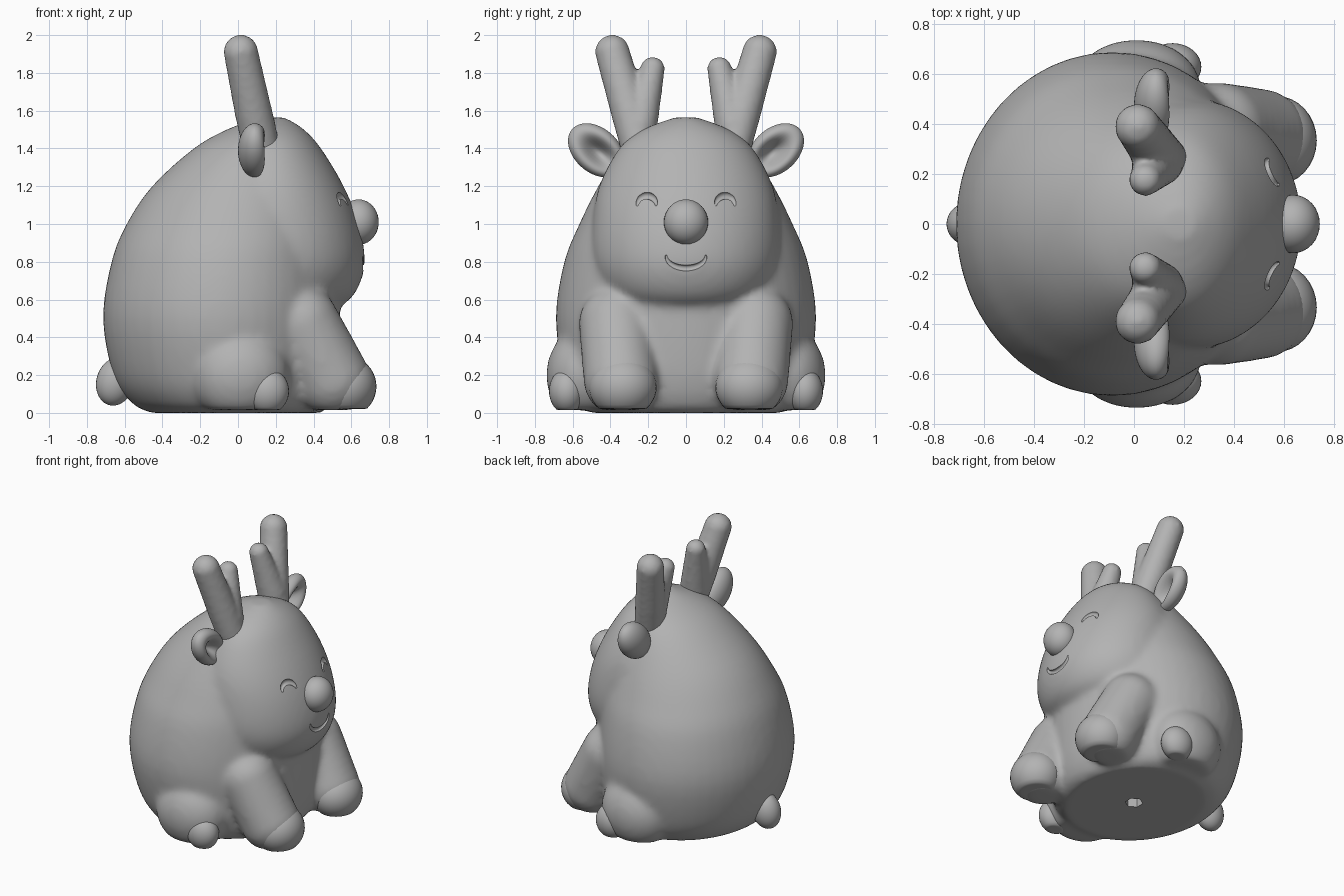
import bpy, bmesh, math
from mathutils import Vector, Matrix
from mathutils.bvhtree import BVHTree

if "Cube" in bpy.data.objects:
    bpy.data.objects.remove(bpy.data.objects["Cube"])

clay = bpy.data.materials.new("clay grey")
clay.use_nodes = True
GREY = (0.45, 0.45, 0.45, 1)
clay.diffuse_color = GREY
clay.node_tree.nodes["Principled BSDF"].inputs["Base Color"].default_value = GREY


def ball(bm, centre, radii, floor=None, rot=None, seg=32):
    m = Matrix.Translation(centre) @ (rot or Matrix()) @ Matrix.Diagonal((*radii, 1))
    made = bmesh.ops.create_uvsphere(bm, u_segments=seg, v_segments=seg * 5 // 8,
                                     radius=1, matrix=m)
    if floor is not None:
        for v in made["verts"]:
            v.co.z = max(v.co.z, floor)


def chain(bm, a, ra, b, rb, steps=6, floor=None):
    """Row of overlapping balls from a to b, fused later by a remesh."""
    for i in range(steps + 1):
        t = i / steps
        r = ra + (rb - ra) * t
        ball(bm, Vector(a).lerp(Vector(b), t), (r, r, r), floor, seg=24)


def loft(bm, rows, sub=4, seg=48):
    """Stack of ellipses given as (height, back x, front x, half width)."""
    pts = [Vector(r) for r in rows]
    path = []
    for i in range(len(pts) - 1):
        a, b = pts[max(i - 1, 0)], pts[i]
        c, d = pts[i + 1], pts[min(i + 2, len(pts) - 1)]
        for k in range(sub):
            t = k / sub
            path.append(b + (c - a) * (t / 2) + (a * 2 - b * 5 + c * 4 - d) * (t * t / 2)
                        + (b * 3 - a - c * 3 + d) * (t ** 3 / 2))
    path.append(pts[-1])
    rings = []
    for z, back, front, half in path:
        mid, rad = (back + front) / 2, (front - back) / 2
        rings.append([bm.verts.new((mid + rad * math.cos(u), half * math.sin(u), z))
                      for u in (2 * math.pi * j / seg for j in range(seg))])
    for lo, hi in zip(rings, rings[1:]):
        for j in range(seg):
            n = (j + 1) % seg
            bm.faces.new((lo[j], lo[n], hi[n], hi[j]))
    bm.faces.new(rings[0][::-1])
    bm.faces.new(rings[-1])


def make(name, bm):
    bmesh.ops.recalc_face_normals(bm, faces=bm.faces)
    me = bpy.data.meshes.new(name)
    bm.to_mesh(me)
    bm.free()
    me.materials.append(clay)
    ob = bpy.data.objects.new(name, me)
    bpy.context.collection.objects.link(ob)
    return ob


def bake(ob):
    deps = bpy.context.evaluated_depsgraph_get()
    me = bpy.data.meshes.new_from_object(ob.evaluated_get(deps))
    ob.modifiers.clear()
    me.materials.clear()
    me.materials.append(clay)
    ob.data = me


def fuse(ob, voxel, smooth):
    rm = ob.modifiers.new("fuse", "REMESH")
    rm.mode = "VOXEL"
    rm.voxel_size = voxel
    sm = ob.modifiers.new("soften", "SMOOTH")
    sm.factor, sm.iterations = 0.5, smooth
    bake(ob)


def shade(ob, angle=40):
    bpy.ops.object.select_all(action="DESELECT")
    ob.select_set(True)
    bpy.context.view_layer.objects.active = ob
    bpy.ops.object.shade_smooth_by_angle(angle=math.radians(angle))


def carve(ob, cutter):
    cut = ob.modifiers.new("carve", "BOOLEAN")
    cut.operation, cut.solver, cut.object = "DIFFERENCE", "MANIFOLD", cutter
    bake(ob)
    bpy.data.objects.remove(cutter)


SIDES = (("left", 1), ("right", -1))

# Body, head and legs fused into one soft form
bm = bmesh.new()
loft(bm, [(0, -.46, .44, .50), (.05, -.56, .49, .58), (.2, -.66, .53, .645),
          (.5, -.715, .54, .69), (.8, -.67, .53, .645), (1.0, -.59, .52, .565),
          (1.2, -.455, .48, .465), (1.4, -.235, .4, .34), (1.5, -.06, .33, .22),
          (1.56, .1, .25, .06)])
loft(bm, [(.52, .1, .42, .15), (.57, 0, .55, .32), (.65, -.1, .63, .43),
          (.8, -.2, .672, .495), (1.0, -.2, .64, .495), (1.2, -.2, .56, .46),
          (1.4, -.1, .44, .355), (1.5, 0, .35, .23), (1.565, .12, .25, .06)])
for _, s in SIDES:
    chain(bm, (.5, s * .345, .18), .2, (.34, s * .37, .47), .2, floor=.015)
    ball(bm, (.01, s * .54, .2), (.26, .2, .25), floor=.015)
body = make("body", bm)
fuse(body, .022, 10)

# Carved closed eyes and smile
skin_mesh = bmesh.new()
skin_mesh.from_mesh(body.data)
skin = BVHTree.FromBMesh(skin_mesh)
skin_mesh.free()
bm = bmesh.new()


def groove(cy, cz, wide, tall, thin, thick, turn, steps):
    for i in range(steps + 1):
        a = math.pi * i / steps
        y, z = cy + wide * math.cos(a), cz + turn * tall * math.sin(a)
        spot = skin.ray_cast(Vector((2, y, z)), Vector((-1, 0, 0)))[0]
        r = thin + thick * math.sin(a)
        ball(bm, spot, (r, r, r), seg=12)


for _, s in SIDES:
    groove(s * .208, 1.1, .05, .05, .008, .013, 1, 16)
groove(0, .83, .105, .063, .008, .009, -1, 24)
face_cutter = make("face_cutter", bm)
fuse(face_cutter, .006, 1)
carve(body, face_cutter)

# Six-sided socket under the base
bm = bmesh.new()
bmesh.ops.create_cone(bm, cap_ends=True, segments=6, radius1=.06, radius2=.06, depth=.24)
carve(body, make("socket_cutter", bm))
shade(body)

# Nose and tail
bm = bmesh.new()
ball(bm, (.638, 0, 1.01), (.107, .117, .12))
shade(make("nose", bm))
bm = bmesh.new()
ball(bm, (-.65, 0, .165), (.1, .09, .128), rot=Matrix.Rotation(.25, 4, "Y"))
shade(make("tail", bm))

for side, s in SIDES:
    # Hooves
    bm = bmesh.new()
    ball(bm, (.565, s * .335, .14), (.168, .18, .165), floor=.02)
    shade(make(side + "_front_hoof", bm), 60)
    bm = bmesh.new()
    ball(bm, (.155, s * .63, .115), (.115, .095, .12), floor=.015)
    shade(make(side + "_rear_hoof", bm), 60)

    # Forked antler
    bm = bmesh.new()
    chain(bm, (.12, s * .25, 1.42), .1, (.08, s * .3, 1.6), .1)
    chain(bm, (.08, s * .3, 1.6), .1, (.015, s * .39, 1.91), .092, 8)
    chain(bm, (.1, s * .25, 1.52), .1, (.045, s * .177, 1.82), .066, 8)
    antler = make(side + "_antler", bm)
    fuse(antler, .016, 5)
    shade(antler, 60)

    # Ear with a hollow on the front
    bm = bmesh.new()
    ball(bm, (0, 0, 0), (.09, .118, .17), seg=48)
    for v in bm.verts:
        x, y, z = v.co
        if x > 0:
            v.co.x -= .13 * math.exp(-(y / .055) ** 2 - ((z + .02) / .1) ** 2)
    bm.transform(Matrix.Translation((.09, s * .475, 1.39)) @ Matrix.Rotation(-s * .85, 4, "X"))
    shade(make(side + "_ear", bm), 80)
